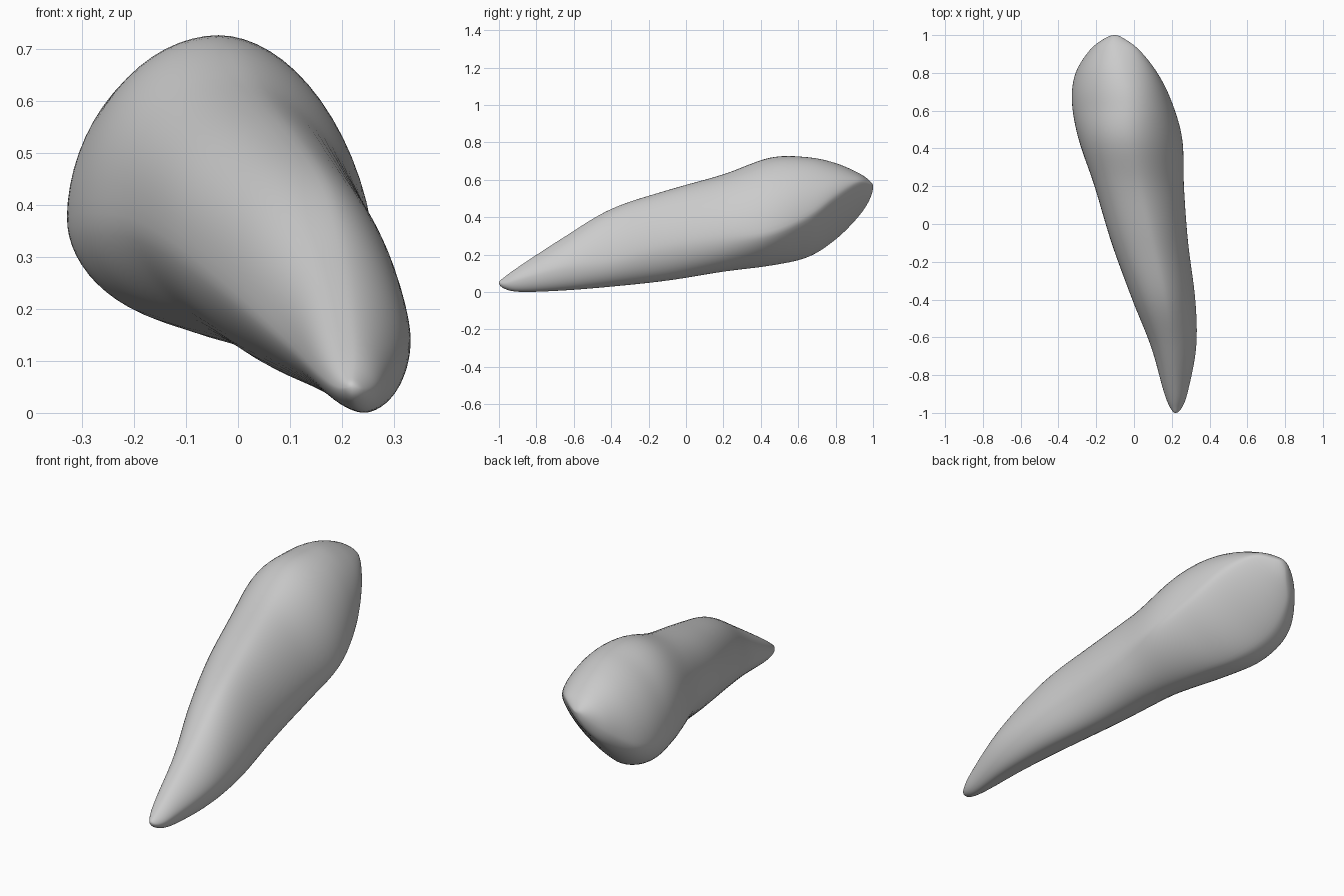
import bpy
import bmesh
import math
from mathutils import Vector

if "Cube" in bpy.data.objects:
    bpy.data.objects.remove(bpy.data.objects["Cube"], do_unlink=True)

RING_POINTS = 64
STEPS_PER_SPAN = 8

# Cross-sections from pointed front to broad back:
# y, left x, left z, top x, top z, right x, right z, bottom x, bottom z
SECTIONS = [
    (-1, .22, .05, .22, .05, .22, .05, .22, .05),
    (-.97, .19, .05, .22, .08, .255, .045, .225, .017),
    (-.88, .155, .075, .22, .145, .287, .07, .24, 0),
    (-.65, .09, .14, .2, .295, .33, .13, .25, .008),
    (-.4, -.01, .23, .16, .445, .325, .165, .22, .028),
    (-.1, -.12, .32, .09, .545, .287, .24, .15, .06),
    (.2, -.21, .37, .02, .63, .265, .29, .08, .108),
    (.45, -.295, .38, -.03, .72, .257, .32, 0, .14),
    (.65, -.33, .375, -.04, .722, .2, .405, -.1, .185),
    (.8, -.31, .39, -.07, .69, .125, .515, -.18, .28),
    (.92, -.235, .47, -.09, .638, .03, .585, -.18, .4),
    (.98, -.16, .53, -.1, .597, -.05, .575, -.13, .49),
    (1, -.1, .565, -.1, .565, -.1, .565, -.1, .565),
]


def make_material(name, colour):
    material = bpy.data.materials.new(name)
    material.use_nodes = True
    material.diffuse_color = colour
    shader = material.node_tree.nodes["Principled BSDF"]
    shader.inputs["Base Color"].default_value = colour
    shader.inputs["Roughness"].default_value = 0.6
    return material


def rounded_end(tip, neighbour):
    """Reflect a section through the tip so that the end closes in a dome."""
    reflected = [2 * t - n for t, n in zip(tip, neighbour)]
    return [neighbour[0]] + reflected[1:]


def spline(before, start, end, after, t):
    """Smoothly blend every value of two neighbouring sections."""
    blended = []
    for a, b, c, d in zip(before, start, end, after):
        cubic = (3 * b - a - 3 * c + d) * t ** 3
        square = (2 * a - 5 * b + 4 * c - d) * t ** 2
        blended.append(b + (cubic + square + (c - a) * t) / 2)
    return blended


def arc_power(y, is_right, is_upper):
    """Flatness of a quarter arc: 1 is round, 2 is straight."""
    toward_back = min(max((y - 0.2) / 0.4, 0), 1)
    if is_upper and is_right:
        return 1.2 - 0.15 * toward_back
    if is_upper:
        return 0.85 + 0.2 * toward_back
    if is_right:
        return 1 + 0.4 * toward_back
    return 1.25 - 0.25 * toward_back


def section_points(section):
    """Join the four extremes of a section with quarter arcs."""
    y, left_x, left_z, top_x, top_z, right_x, right_z, low_x, low_z = section
    points = []
    for i in range(RING_POINTS):
        angle = math.tau * i / RING_POINTS
        across, up = math.cos(angle), math.sin(angle)
        side_x, side_z = (right_x, right_z) if across >= 0 else (left_x, left_z)
        pole_x, pole_z = (top_x, top_z) if up >= 0 else (low_x, low_z)
        power = arc_power(y, across >= 0, up >= 0)
        x = pole_x + (side_x - pole_x) * abs(across) ** power
        z = side_z + (pole_z - side_z) * abs(up) ** power
        points.append(Vector((x, y, z)))
    return points


def loft(name, sections, material):
    padded = [rounded_end(sections[0], sections[1])]
    padded += sections
    padded.append(rounded_end(sections[-1], sections[-2]))

    # Fill in the sections between the two tips
    dense = []
    for i in range(len(sections) - 1):
        for step in range(STEPS_PER_SPAN):
            dense.append(spline(*padded[i:i + 4], step / STEPS_PER_SPAN))
    dense = dense[1:]

    bm = bmesh.new()
    rings = [[bm.verts.new(p) for p in section_points(s)] for s in dense]
    for ring, following in zip(rings, rings[1:]):
        for i in range(RING_POINTS):
            j = (i + 1) % RING_POINTS
            bm.faces.new((ring[i], ring[j], following[j], following[i]))

    # Close both tips with fans
    for tip, ring in ((sections[0], rings[0]), (sections[-1], rings[-1])):
        centre = bm.verts.new((tip[1], tip[0], tip[2]))
        for i in range(RING_POINTS):
            bm.faces.new((centre, ring[i], ring[(i + 1) % RING_POINTS]))

    # Even out the surface
    inner = [v for ring in rings[4:-4] for v in ring]
    for _ in range(4):
        bmesh.ops.smooth_vert(bm, verts=inner, factor=0.4,
                              use_axis_x=True, use_axis_y=True, use_axis_z=True)
    bmesh.ops.recalc_face_normals(bm, faces=bm.faces)

    mesh = bpy.data.meshes.new(name)
    bm.to_mesh(mesh)
    bm.free()
    mesh.materials.append(material)
    mesh.shade_smooth()
    obj = bpy.data.objects.new(name, mesh)
    bpy.context.collection.objects.link(obj)
    return obj


# One tapered, twisted body
grey = make_material("light grey", (0.6, 0.6, 0.6, 1))
loft("tapered_body", SECTIONS, grey)
